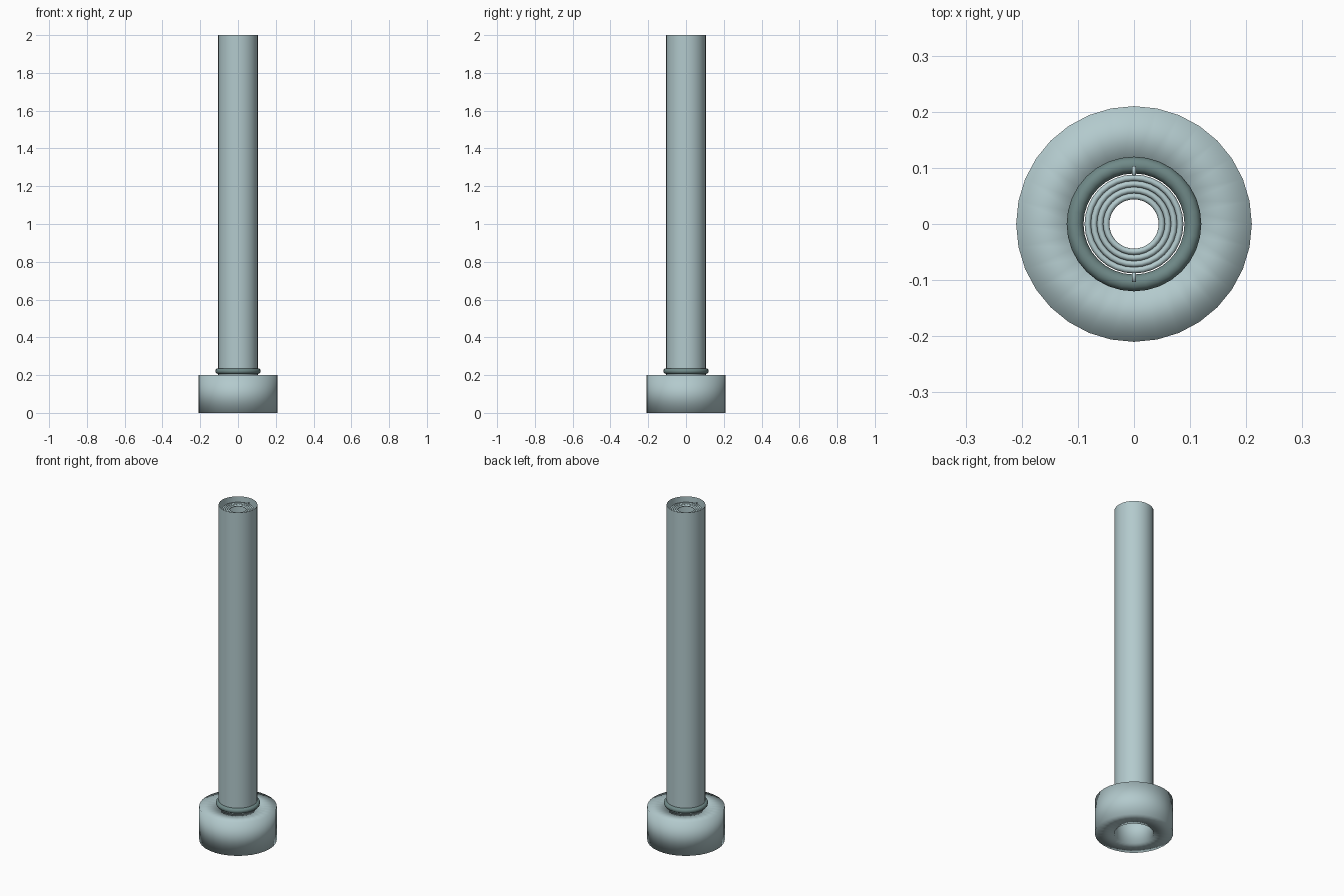
import bpy, bmesh, math
from mathutils import Matrix

if "Cube" in bpy.data.objects:
    bpy.data.objects.remove(bpy.data.objects["Cube"])

SIDES = 32


def material(name, rgb):
    m = bpy.data.materials.new(name)
    m.diffuse_color = (*rgb, 1.0)
    m.use_nodes = True
    m.node_tree.nodes["Principled BSDF"].inputs["Base Color"].default_value = m.diffuse_color
    return m


PALE = material("pale_blue_grey", (0.45, 0.59, 0.61))
DARK = material("dark_teal_grey", (0.16, 0.25, 0.245))


def finish(name, bm, mat):
    """Turn a bmesh into a smooth-shaded object."""
    mesh = bpy.data.meshes.new(name)
    bm.to_mesh(mesh)
    bm.free()
    mesh.materials.append(mat)
    mesh.shade_smooth()
    obj = bpy.data.objects.new(name, mesh)
    bpy.context.collection.objects.link(obj)
    return obj


def lathe(name, profile, mat, closed=True, sides=SIDES):
    """Revolve (radius, z) points around the z axis."""
    bm = bmesh.new()
    loops = []
    for r, z in profile:
        loops.append([bm.verts.new((r * math.cos(2 * math.pi * i / sides),
                                    r * math.sin(2 * math.pi * i / sides), z))
                      for i in range(sides)])
    pairs = list(zip(loops, loops[1:]))
    if closed:
        pairs.append((loops[-1], loops[0]))
    for a, b in pairs:
        for i in range(sides):
            j = (i + 1) % sides
            bm.faces.new((a[i], a[j], b[j], b[i]))
    if closed:
        bmesh.ops.recalc_face_normals(bm, faces=bm.faces)
    return finish(name, bm, mat)


def ring(name, major, minor, z, mat, steps=12):
    circle = [(major + minor * math.cos(2 * math.pi * k / steps),
               z + minor * math.sin(2 * math.pi * k / steps)) for k in range(steps)]
    return lathe(name, circle, mat)


# Wide base collar with a bore through it
lathe("base_collar", [(0.105, 0), (0.21, 0), (0.21, 0.2), (0.105, 0.2)], PALE)

# Long thin-walled tube, open at the top
lathe("tube", [(0.105, 0.2), (0.105, 2.0)], PALE, closed=False)

# Dark seal ring around the foot of the tube
ring("seal_ring", 0.105, 0.015, 0.221, DARK)

# Concentric grille rings just inside the mouth
GRILLE_Z = 1.97
for n in range(4):
    ring(f"grille_ring_{n + 1}", 0.0495 + 0.011 * n, 0.0056, GRILLE_Z, PALE, steps=8)

# Two short pins holding the grille to the tube wall
for label, side in (("front", -1), ("back", 1)):
    bm = bmesh.new()
    bmesh.ops.create_cone(bm, cap_ends=True, segments=8, radius1=0.004, radius2=0.004,
                          depth=0.018,
                          matrix=Matrix.Translation((0, side * 0.094, GRILLE_Z))
                          @ Matrix.Rotation(math.pi / 2, 4, 'X'))
    finish(f"{label}_pin", bm, PALE)
